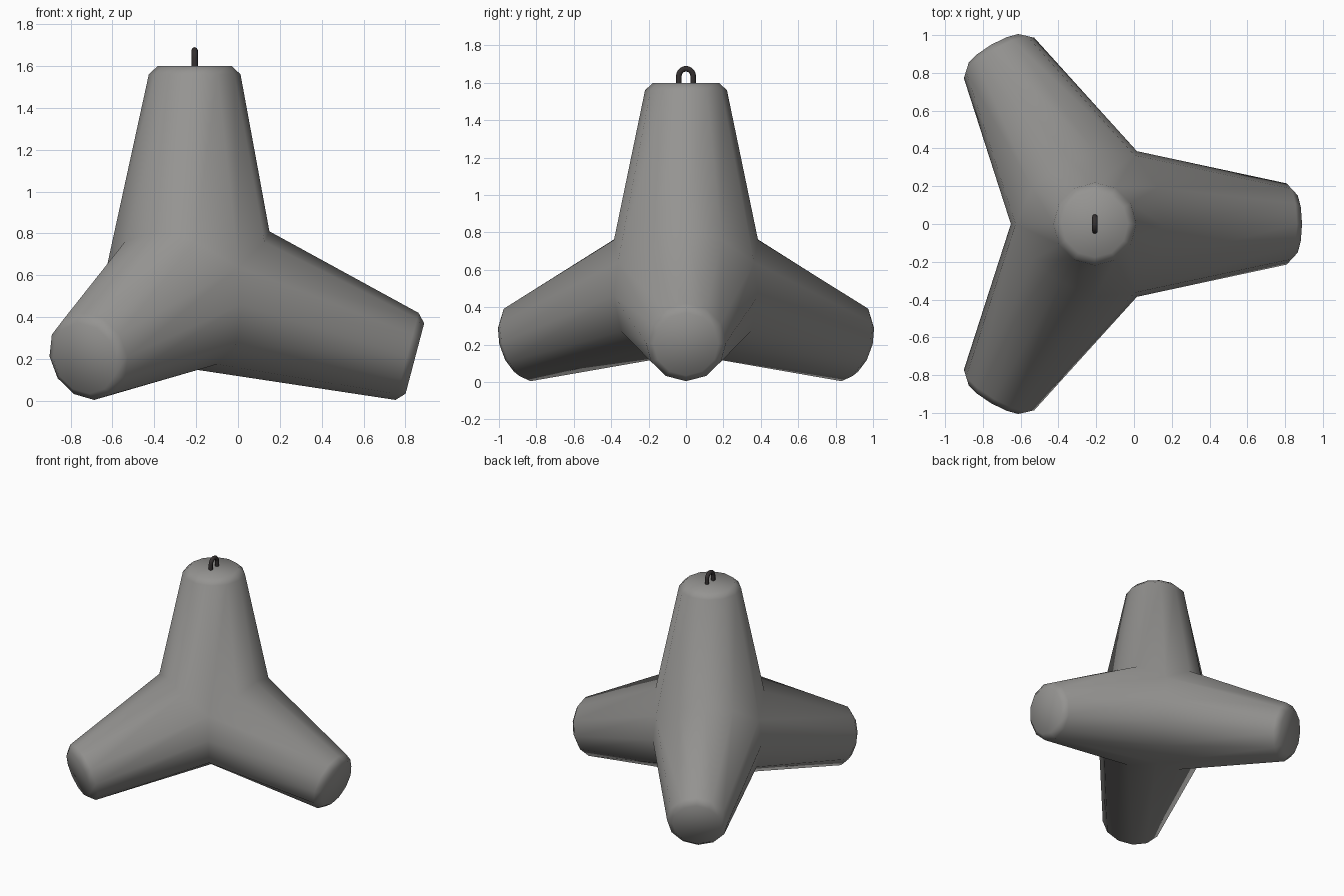
import bpy, bmesh, math
from mathutils import Vector

if "Cube" in bpy.data.objects:
    bpy.data.objects.remove(bpy.data.objects["Cube"])

CX = -0.207  # axis of the upright leg


def material(name, rgb):
    m = bpy.data.materials.new(name)
    m.diffuse_color = (*rgb, 1)
    m.use_nodes = True
    m.node_tree.nodes["Principled BSDF"].inputs["Base Color"].default_value = m.diffuse_color
    return m


concrete = material("grey concrete", (0.30, 0.295, 0.285))
steel = material("dark steel", (0.035, 0.03, 0.03))


def polar(r, z, deg):
    a = math.radians(deg)
    return Vector((CX + r * math.cos(a), r * math.sin(a), z))


def add_leg(bm, root, centres, radii, u, v):
    """Loft from the shared seam loop to the tapered, chamfered tip."""
    loops = [[bm.verts.new(p) for p in root]]
    for c, rad in zip(centres, radii):
        loops.append([bm.verts.new(c + rad * (math.cos(i * math.pi / 6) * u
                                              + math.sin(i * math.pi / 6) * v))
                      for i in range(12)])
    for a, b in zip(loops, loops[1:]):
        for i in range(12):
            j = (i + 1) % 12
            bm.faces.new((a[i], a[j], b[j], b[i]))
    bm.faces.new(loops[-1])


# Four-legged concrete block: legs share the seam points around the core
bm = bmesh.new()
upper = [(0.357, 0.81), (0.385, 0.76), (0.42, 0.64), (0.385, 0.76)]
lower = [(0.445, 0.46), (0.40, 0.27), (0.215, 0.175)]

# upright leg
root = [polar(*upper[i % 4], 30 * i) for i in range(12)]
add_leg(bm, root, [Vector((CX, 0, 1.56)), Vector((CX, 0, 1.6))],
        [0.219, 0.176], Vector((1, 0, 0)), Vector((0, 1, 0)))

# three splayed legs
tilt = math.radians(14.8)
for az in (0, 120, 240):
    side = lambda s: ([polar(*upper[1], az + 30 * s), polar(*upper[2], az + 60 * s)]
                      + [polar(r, z, az + 60 * s) for r, z in lower])
    root = [polar(*upper[0], az)] + side(1) + [polar(0, 0.15, 0)] + side(-1)[::-1]
    a = math.radians(az)
    out = Vector((math.cos(a), math.sin(a), 0))
    u = out * math.sin(tilt) + Vector((0, 0, math.cos(tilt)))
    v = Vector((-math.sin(a), math.cos(a), 0))
    add_leg(bm, root, [polar(1.0145, 0.2125, az), polar(1.052, 0.2025, az)],
            [0.215, 0.174], u, v)

# thirds of the seams meet: three-way corners sit where pairs of seams join
bmesh.ops.remove_doubles(bm, verts=bm.verts, dist=0.002)
bmesh.ops.recalc_face_normals(bm, faces=bm.faces)
for f in bm.faces:
    f.smooth = True
mesh = bpy.data.meshes.new("concrete_block")
bm.to_mesh(mesh)
bm.free()
mesh.materials.append(concrete)
bpy.context.collection.objects.link(bpy.data.objects.new("concrete_block", mesh))

# Lifting loop on top of the upright leg
cu = bpy.data.curves.new("lifting_loop", "CURVE")
cu.dimensions = "3D"
cu.bevel_depth = 0.015
cu.bevel_resolution = 2
cu.use_fill_caps = True
R, zc = 0.038, 1.637
path = [(-R, 1.58)] + [(-R * math.cos(math.pi * i / 10), zc + R * math.sin(math.pi * i / 10))
                       for i in range(11)] + [(R, 1.58)]
sp = cu.splines.new("POLY")
sp.points.add(len(path) - 1)
for p, (y, z) in zip(sp.points, path):
    p.co = (CX, y, z, 1)
cu.materials.append(steel)
bpy.context.collection.objects.link(bpy.data.objects.new("lifting_loop", cu))
